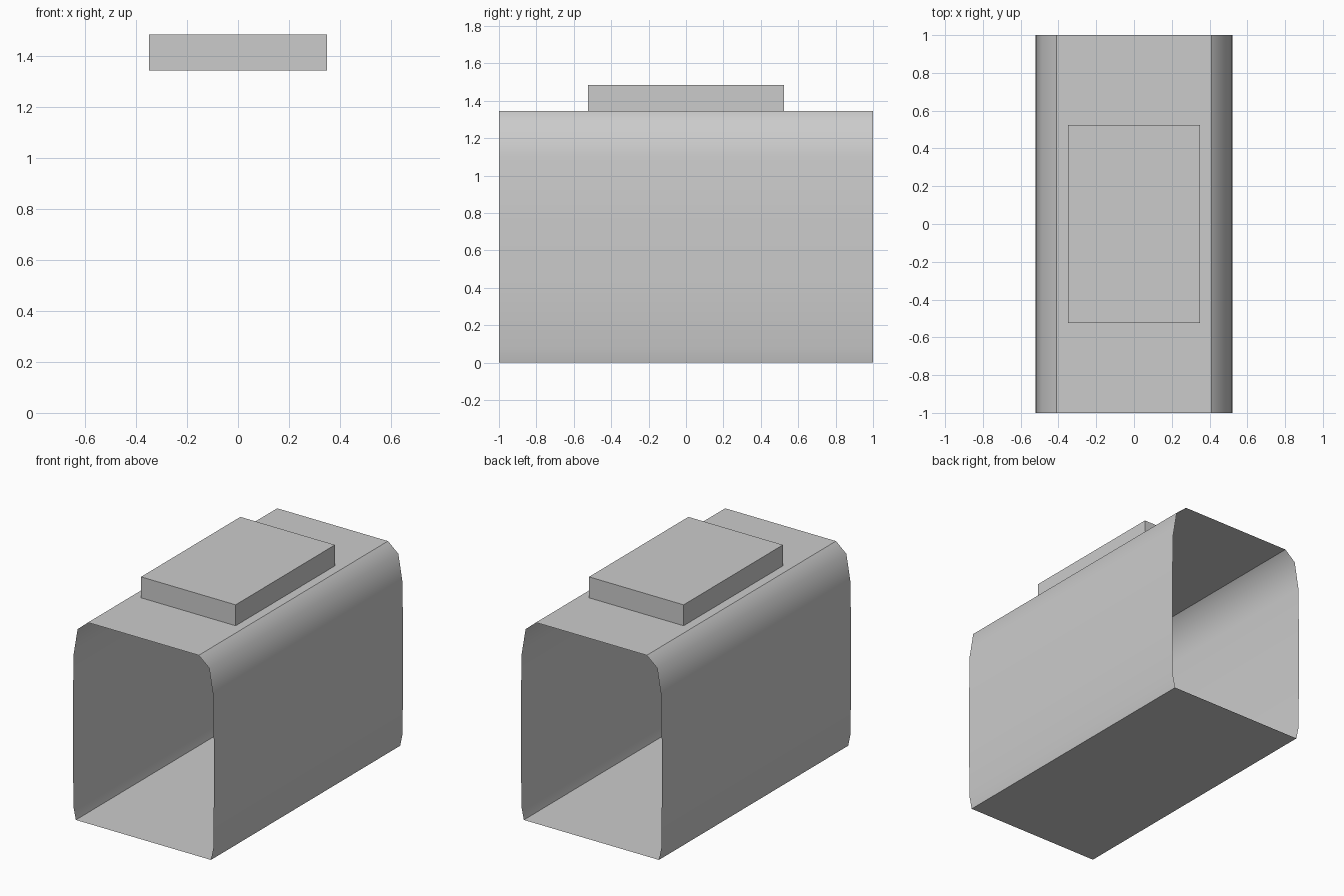
import bpy
import bmesh

cube = bpy.data.objects.get("Cube")
if cube:
    bpy.data.objects.remove(cube, do_unlink=True)

# Single plain grey
grey = bpy.data.materials.new("light_grey")
grey.use_nodes = True
color = (0.6, 0.6, 0.6, 1.0)
grey.diffuse_color = color
grey.node_tree.nodes["Principled BSDF"].inputs["Base Color"].default_value = color


def add_object(name, bm):
    mesh = bpy.data.meshes.new(name)
    bm.to_mesh(mesh)
    bm.free()
    mesh.materials.append(grey)
    obj = bpy.data.objects.new(name, mesh)
    bpy.context.collection.objects.link(obj)
    return obj


# Open-ended sleeve: half profile (x, z) from the top down, mirrored in x
half = [(0.41, 1.345), (0.487, 1.28), (0.517, 1.10), (0.522, 0.72),
        (0.522, 0.45), (0.517, 0.08), (0.50, 0.0)]
loop = half + [(-x, z) for x, z in reversed(half)]

bm = bmesh.new()
front = [bm.verts.new((x, -1, z)) for x, z in loop]
back = [bm.verts.new((x, 1, z)) for x, z in loop]
count = len(loop)
for i in range(count):
    j = (i + 1) % count
    face = bm.faces.new((front[i], front[j], back[j], back[i]))
    face.smooth = True
bmesh.ops.recalc_face_normals(bm, faces=bm.faces)
if sum(f.normal.z * f.calc_center_median().z for f in bm.faces) < 0:
    bmesh.ops.reverse_faces(bm, faces=bm.faces)

# Creases along the flat top and the flat floor
for i in (0, len(half) - 1, len(half), count - 1):
    bm.edges.get((front[i], back[i])).smooth = False
add_object("open_sleeve", bm)

# Raised block on the roof
bm = bmesh.new()
bmesh.ops.create_cube(bm, size=1)
bmesh.ops.scale(bm, vec=(0.70, 1.05, 0.14), verts=bm.verts)
bmesh.ops.translate(bm, vec=(0, 0, 1.415), verts=bm.verts)
add_object("roof_block", bm)
